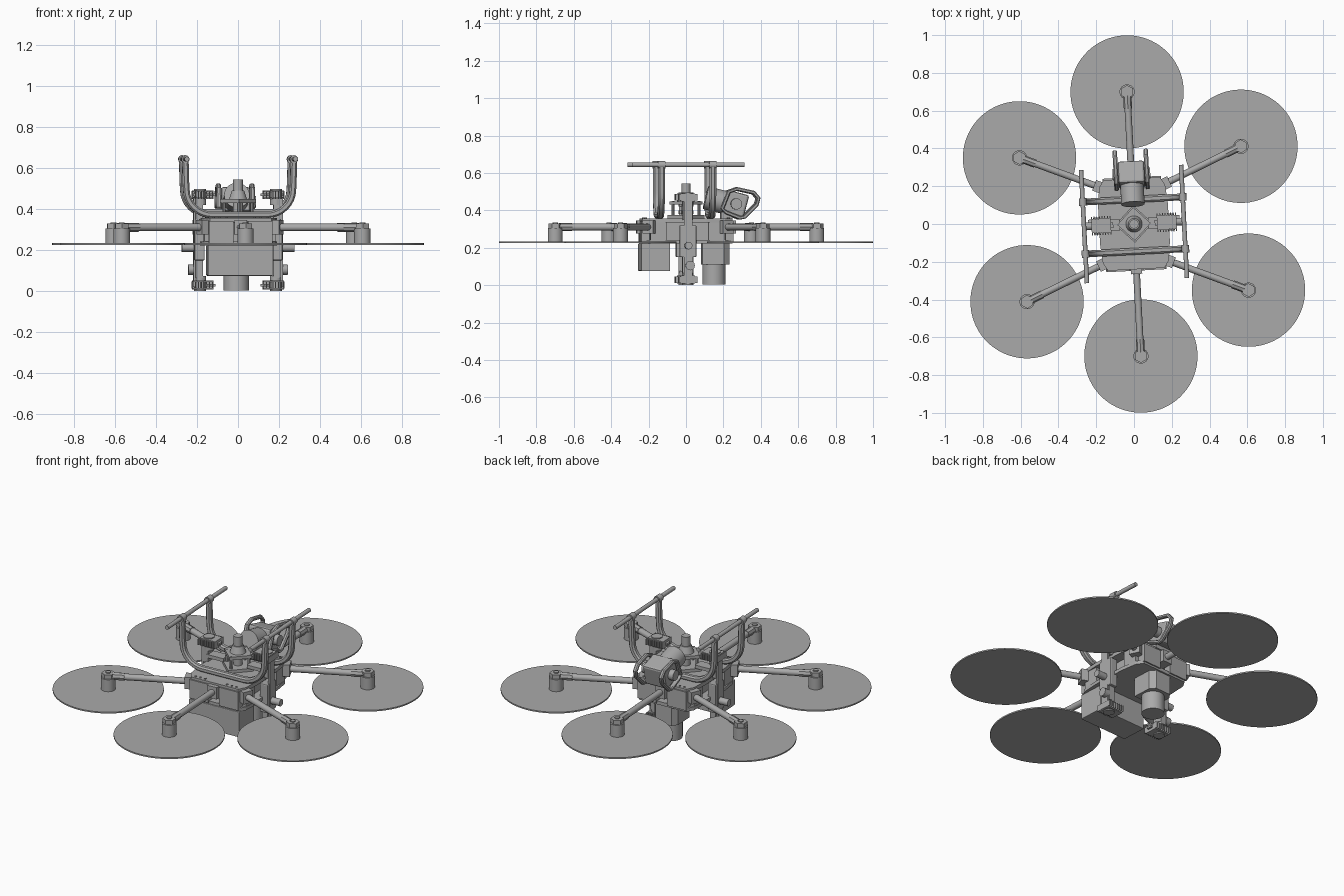
import bpy, bmesh, math
from mathutils import Vector, Matrix

if "Cube" in bpy.data.objects:
    bpy.data.objects.remove(bpy.data.objects["Cube"])

grey = bpy.data.materials.new("matte grey")
grey.use_nodes = True
colour = (0.4, 0.4, 0.4, 1)
grey.diffuse_color = colour
grey.node_tree.nodes["Principled BSDF"].inputs["Base Color"].default_value = colour

YAW = Matrix.Rotation(math.radians(3), 4, 'Z')   # whole craft is turned slightly


def finish(name, bm, bevel=0, smooth=False):
    bmesh.ops.recalc_face_normals(bm, faces=bm.faces)
    bm.transform(YAW)
    mesh = bpy.data.meshes.new(name)
    bm.to_mesh(mesh)
    bm.free()
    ob = bpy.data.objects.new(name, mesh)
    bpy.context.collection.objects.link(ob)
    mesh.materials.append(grey)
    if bevel:
        mod = ob.modifiers.new("bevel", 'BEVEL')
        mod.width, mod.segments = bevel, 2
    if smooth:
        bpy.ops.object.select_all(action='DESELECT')
        ob.select_set(True)
        bpy.context.view_layer.objects.active = ob
        bpy.ops.object.shade_smooth_by_angle(angle=math.radians(35))
    return ob


def box(name, centre, size, turn=None, bevel=0):
    bm = bmesh.new()
    bmesh.ops.create_cube(bm, size=1)
    bm.transform(Matrix.Translation(centre) @ (turn or Matrix()) @ Matrix.Diagonal((*size, 1)))
    return finish(name, bm, bevel)


def rod(name, a, b, r, r2=None, sides=24):
    a, b = Vector(a), Vector(b)
    bm = bmesh.new()
    bmesh.ops.create_cone(bm, cap_ends=True, segments=sides, radius1=r,
                          radius2=r if r2 is None else r2, depth=(b - a).length)
    bm.transform(Matrix.Translation((a + b) / 2) @ (b - a).to_track_quat('Z', 'Y').to_matrix().to_4x4())
    return finish(name, bm, smooth=True)


def prism(name, pts, shift):
    """Extrude a closed outline of 3D points along a vector."""
    bm = bmesh.new()
    face = bm.faces.new([bm.verts.new(p) for p in pts])
    out = bmesh.ops.extrude_face_region(bm, geom=[face])
    bmesh.ops.translate(bm, verts=[v for v in out["geom"] if isinstance(v, bmesh.types.BMVert)], vec=shift)
    return finish(name, bm)


def tube(name, pts, r, width, closed=False):
    """Sweep a rectangular section along a path lying in a plane of constant y or x."""
    pts = [Vector(p) for p in pts]
    n = len(pts)
    flat_y = max(p.y for p in pts) - min(p.y for p in pts) < 1e-4
    side = Vector((0, 1, 0)) if flat_y else Vector((1, 0, 0))
    bm, rings = bmesh.new(), []
    for i, p in enumerate(pts):
        before = pts[i - 1] if i or closed else p
        after = pts[(i + 1) % n] if i < n - 1 or closed else p
        out = (after - before).normalized().cross(side)
        rings.append([bm.verts.new(p + out * r * u + side * width * v)
                      for u, v in ((-1, -.5), (-.5, -1), (.5, -1), (1, -.5),
                                   (1, .5), (.5, 1), (-.5, 1), (-1, .5))])
    for i in range(n if closed else n - 1):
        p, q = rings[i], rings[(i + 1) % n]
        for k in range(8):
            bm.faces.new((p[k], p[k - 1], q[k - 1], q[k]))
    if not closed:
        bm.faces.new(rings[0])
        bm.faces.new(rings[-1])
    return finish(name, bm, smooth=True)


# Six arms with motors and rotor discs
starts = {90: (0, 0.2), 33: (0.14, 0.19), -33: (0.14, -0.19),
          -90: (0, -0.2), 213: (-0.14, -0.19), 147: (-0.14, 0.19)}
for angle, (sx, sy) in starts.items():
    a = math.radians(angle)
    hub = Vector((0.70 * math.cos(a), 0.70 * math.sin(a), 0))
    root = Vector((sx, sy, 0.311))
    top = hub + Vector((0, 0, 0.311))
    along = (top - root).normalized()
    rod("arm", root, top - along * 0.03, 0.018)
    rod("arm_end_clamp", top - along * 0.09, top - along * 0.02, 0.022, sides=8)
    rod("motor", hub + Vector((0, 0, 0.232)), hub + Vector((0, 0, 0.305)), 0.04)
    rod("motor_cap", hub + Vector((0, 0, 0.303)), hub + Vector((0, 0, 0.33)), 0.036, sides=6)
    rod("motor_pin", hub + Vector((0, 0, 0.328)), hub + Vector((0, 0, 0.336)), 0.014, sides=12)
    rod("rotor_disc", hub + Vector((0, 0, 0.226)), hub + Vector((0, 0, 0.234)), 0.30, sides=64)
    turn = along.to_track_quat('X', 'Z').to_matrix().to_4x4()
    box("arm_root_clamp", root + along * 0.03, (0.07, 0.06, 0.07), turn)

# Body: two octagonal plates, an inner core and end walls
quarter = ((0.15, 0.24), (0.175, 0.20), (0.185, 0.10))
outline = [(x, y) for x, y in quarter]
outline += [(x, -y) for x, y in reversed(quarter)]
outline += [(-x, -y) for x, y in quarter]
outline += [(-x, y) for x, y in reversed(quarter)]
for name, z, h in (("top_plate", 0.335, 0.022), ("bottom_plate", 0.222, 0.02)):
    prism(name, [(x, y, z) for x, y in outline], (0, 0, h))
box("body_core", (0, 0, 0.285), (0.25, 0.38, 0.11))
for s in (-1, 1):
    for t in (-1, 1):
        box("end_wall", (t * 0.095, s * 0.225, 0.288), (0.12, 0.045, 0.11))
        box("side_wall", (t * 0.155, s * 0.155, 0.288), (0.04, 0.09, 0.11))
        for k in range(3):
            rod("plate_screw", (t * (0.07 + 0.03 * k), s * 0.222, 0.355),
                (t * (0.07 + 0.03 * k), s * 0.222, 0.361), 0.006, sides=8)

# Battery in front, sensor pod at the back
box("battery_pack", (0, -0.17, 0.15), (0.32, 0.155, 0.15), bevel=0.004)
prism("pod_housing", [(x, y, 0.11) for x, y in ((-0.075, 0.085), (0.075, 0.085), (0.075, 0.20),
      (0.05, 0.23), (-0.05, 0.23), (-0.075, 0.20))], (0, 0, 0.12))
rod("pod_barrel", (0, 0.15, 0.004), (0, 0.15, 0.115), 0.062, sides=32)

# Two U frames carrying the top rails
for y in (-0.145, 0.13):
    half = [(0.265, y, 0.64), (0.262, y, 0.53)]
    half += [(0.132 + 0.128 * math.cos(a), y, 0.495 - 0.123 * math.sin(a))
             for a in [math.pi / 2 * k / 8 for k in range(9)]]
    tube("u_frame", half + [(-x, yy, z) for x, yy, z in reversed(half)], 0.016, 0.018)
    for s in (-1, 1):
        rod("rail_clip", (s * 0.265, y - 0.02, 0.643), (s * 0.265, y + 0.02, 0.643), 0.02, sides=12)
for s in (-1, 1):
    rod("top_rail", (s * 0.265, -0.30, 0.644), (s * 0.265, 0.30, 0.644), 0.012, sides=16)

# Central mast with diamond plate
diamond = Matrix.Rotation(math.pi / 4, 4, 'Z')
box("mast_base", (0, 0, 0.365), (0.14, 0.14, 0.02), diamond)
box("mast_plate", (0, 0, 0.44), (0.125, 0.125, 0.018), diamond)
for x, y in ((0.07, 0), (-0.07, 0), (0, 0.07), (0, -0.07)):
    rod("mast_post", (x, y, 0.36), (x, y, 0.45), 0.008, sides=8)
rod("mast_collar", (0, 0, 0.445), (0, 0, 0.49), 0.045, 0.03)
rod("mast_antenna", (0, 0, 0.36), (0, 0, 0.545), 0.024)

# Side sensor columns, with finned units above and below
for s in (-1, 1):
    x = s * 0.185
    box("column_block", (s * 0.19, 0, 0.235), (0.05, 0.09, 0.17), bevel=0.006)
    box("column_strut", (s * 0.212, 0, 0.24), (0.012, 0.045, 0.44))
    rod("side_lamp", (s * 0.18, 0, 0.212), (s * 0.275, 0, 0.212), 0.02)
    rod("side_knob", (s * 0.21, 0.01, 0.105), (s * 0.243, 0.01, 0.105), 0.025, sides=12)
    box("upper_bracket", (s * 0.19, 0, 0.405), (0.035, 0.055, 0.11))
    box("upper_beam", (s * 0.13, 0, 0.39), (0.11, 0.06, 0.02))
    rod("upper_sensor", (x, 0, 0.42), (x, 0, 0.497), 0.03)
    rod("lower_sensor", (x, 0, 0.002), (x, 0, 0.075), 0.03)
    box("lower_bracket", (s * 0.19, 0, 0.11), (0.035, 0.06, 0.09))
    for z in (0.47, 0.03):
        for k in range(8):
            box("cooling_fin", (s * (0.125 + 0.014 * k), 0, z), (0.005, 0.10, 0.035))
        for dz in (-0.018, 0.018):
            box("fin_plate", (s * 0.172, 0, z + dz), (0.10, 0.075, 0.007))
        box("sensor_arm", (s * 0.165, 0, z), (0.11, 0.03, 0.012))

# Tilted camera at the back with a pair of loop brackets
tilt = Matrix.Rotation(math.radians(-15), 4, 'X')
rod("camera_lens", (0, 0.105, 0.468), (0, 0.23, 0.437), 0.062, sides=32)
box("camera_body", (0, 0.262, 0.435), (0.14, 0.12, 0.125), tilt, bevel=0.012)
loop = ((0.19, 0.41), (0.225, 0.50), (0.27, 0.515), (0.36, 0.495), (0.385, 0.465),
        (0.375, 0.43), (0.31, 0.365), (0.285, 0.36), (0.21, 0.39))
for s in (-1, 1):
    tube("camera_bracket", [(s * 0.082, y, z) for y, z in loop], 0.01, 0.012, closed=True)
    rod("camera_pivot", (s * 0.06, 0.265, 0.435), (s * 0.10, 0.265, 0.435), 0.03)
box("camera_mount", (0, 0.215, 0.372), (0.13, 0.06, 0.04))
